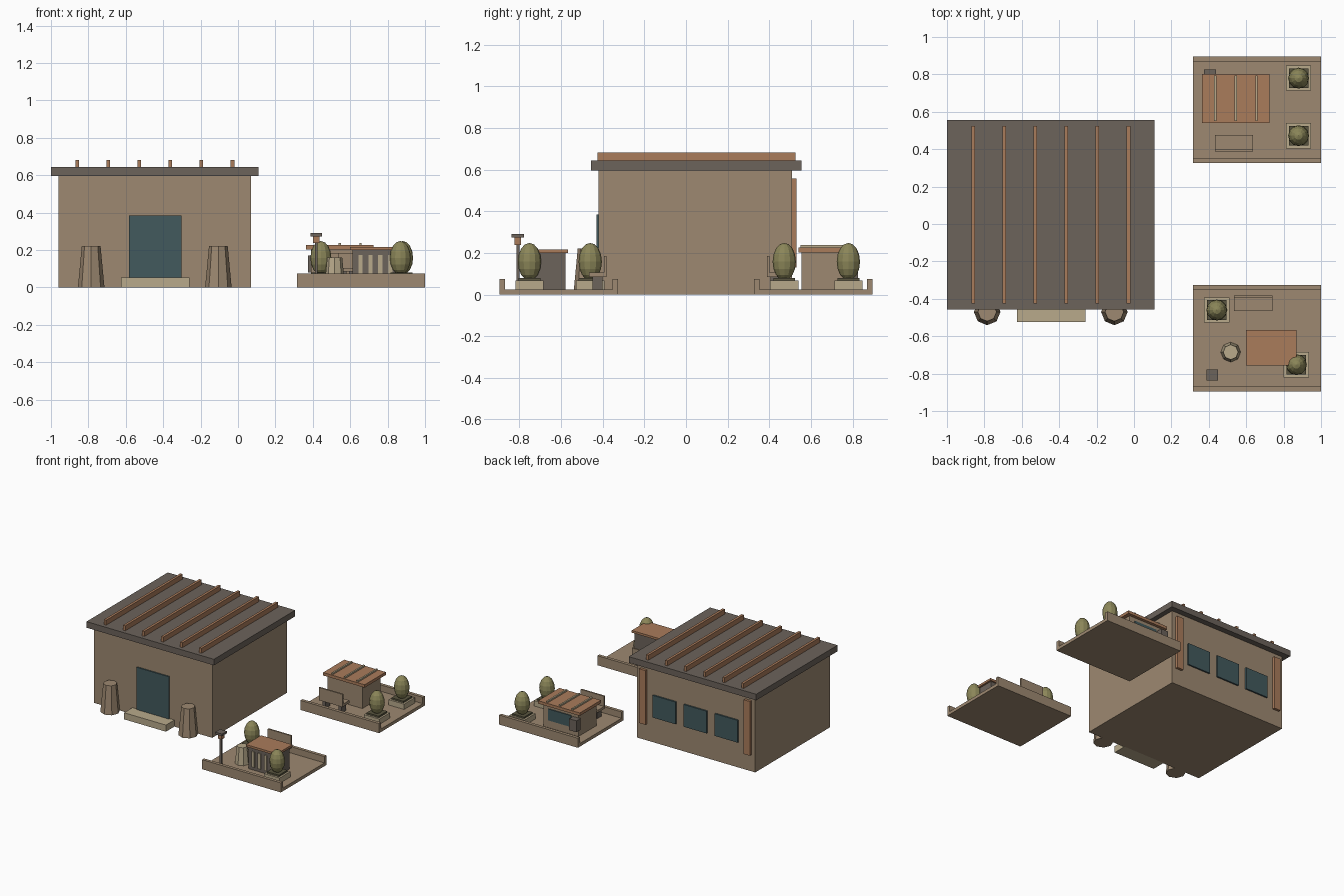
import bpy, math

if "Cube" in bpy.data.objects:
    bpy.data.objects.remove(bpy.data.objects["Cube"])


def mat(name, col):
    m = bpy.data.materials.new(name)
    m.diffuse_color = (*col, 1)
    m.use_nodes = True
    m.node_tree.nodes["Principled BSDF"].inputs["Base Color"].default_value = m.diffuse_color
    return m


TAN = mat("tan_plaster", (.34, .25, .165))
DARK = mat("dark_grey", (.15, .125, .105))
COPPER = mat("copper", (.40, .20, .105))
TEAL = mat("teal_glass", (.055, .10, .11))
PALE = mat("pale_stone", (.48, .40, .26))
LEAF = mat("olive_leaf", (.26, .24, .10))
SOIL = mat("soil", (.10, .09, .05))


def box(name, x, y, z, m):
    """Box from (min, max) pairs."""
    bpy.ops.mesh.primitive_cube_add(size=1, location=[(a + b) / 2 for a, b in (x, y, z)])
    o = bpy.context.object
    o.scale = [b - a for a, b in (x, y, z)]
    bpy.ops.object.transform_apply(location=False, rotation=False, scale=True)
    o.name = name
    o.data.materials.append(m)
    return o


def mid(c, w):
    return (c - w / 2, c + w / 2)


def taper(name, x, y, z0, z1, r0, r1, m):
    bpy.ops.mesh.primitive_cone_add(vertices=8, radius1=r0, radius2=r1, depth=z1 - z0,
                                    location=(x, y, (z0 + z1) / 2))
    o = bpy.context.object
    o.name = name
    o.data.materials.append(m)


def tree(x, y):
    box("planter", mid(x, .135), mid(y, .135), (.02, .067), PALE)
    box("planter_soil", mid(x, .105), mid(y, .105), (.06, .08), SOIL)
    bpy.ops.mesh.primitive_uv_sphere_add(segments=12, ring_count=8, radius=1, location=(x, y, .158))
    o = bpy.context.object
    o.scale = (.056, .056, .09)
    o.name = "shrub"
    o.data.materials.append(LEAF)


def plot(y0, y1):
    box("plot_slab", (.315, 1), (y0, y1), (0, .025), TAN)
    for a in (y0, y1 - .025):
        box("plot_kerb", (.315, 1), (a, a + .025), (.02, .075), TAN)


def bench(x, y_seat, y_back):
    box("bench_seat", mid(x, .205), y_seat, (.085, .105), TAN)
    box("bench_back", mid(x, .205), y_back, (.085, .185), TAN)
    for s in (-1, 1):
        box("bench_leg", mid(x + s * .07, .025), (y_seat[0] + .015, y_seat[1] - .015),
            (.02, .087), DARK)


# Main building
box("main_walls", (-.96, .07), (-.42, .51), (0, .6), TAN)
box("main_roof", (-1, .11), (-.457, .555), (.595, .643), DARK)
for i in range(6):
    box("roof_rib", mid(-.86 + i * .166, .02), (-.425, .525), (.64, .682), COPPER)
box("door", (-.583, -.302), (-.43, -.41), (.04, .385), TEAL)
box("door_step", (-.625, -.26), (-.525, -.415), (0, .052), PALE)
for s in (-1, 1):
    taper("bollard", -.445 + s * .34, -.47, 0, .222, .071, .05, TAN)
    box("back_pilaster", mid(-.445 + s * .455, .055), (.5, .53), (.13, .557), COPPER)
for i in (-1, 0, 1):
    box("back_window", mid(-.445 + i * .27, .2), (.5, .522), (.2, .375), TEAL)

# Back plot with ribbed kiosk
plot(.327, .895)
box("kiosk_walls", (.39, .695), (.555, .78), (.02, .205), TAN)
box("kiosk_roof", (.363, .725), (.54, .803), (.203, .226), COPPER)
for x in (.435, .544, .655):
    box("kiosk_rib", mid(x, .013), (.55, .793), (.224, .238), PALE)
box("kiosk_window", (.45, .65), (.77, .787), (.085, .175), TEAL)
box("kiosk_vent", (.375, .438), (.775, .827), (.08, .17), DARK)
bench(.535, (.392, .475), (.388, .4))
tree(.88, .78)
tree(.88, .472)

# Front plot with slatted kiosk
plot(-.895, -.327)
box("slat_kiosk_walls", (.612, .855), (-.742, -.58), (.02, .203), DARK)
box("slat_kiosk_roof", (.598, .87), (-.756, -.567), (.2, .217), COPPER)
for i in range(4):
    box("kiosk_slat", mid(.655 + i * .053, .023), (-.75, -.735), (.05, .172), PALE)
bench(.637, (-.465, -.385), (-.394, -.382))
tree(.443, -.46)
tree(.868, -.752)
taper("bin", .517, -.685, .02, .16, .054, .04, PALE)

# Lamp post
box("lamp_post", mid(.418, .014), mid(-.808, .014), (.02, .25), DARK)
box("lamp_head", mid(.418, .033), mid(-.808, .033), (.238, .277), COPPER)
box("lamp_cap", mid(.418, .06), mid(-.808, .06), (.273, .29), DARK)
